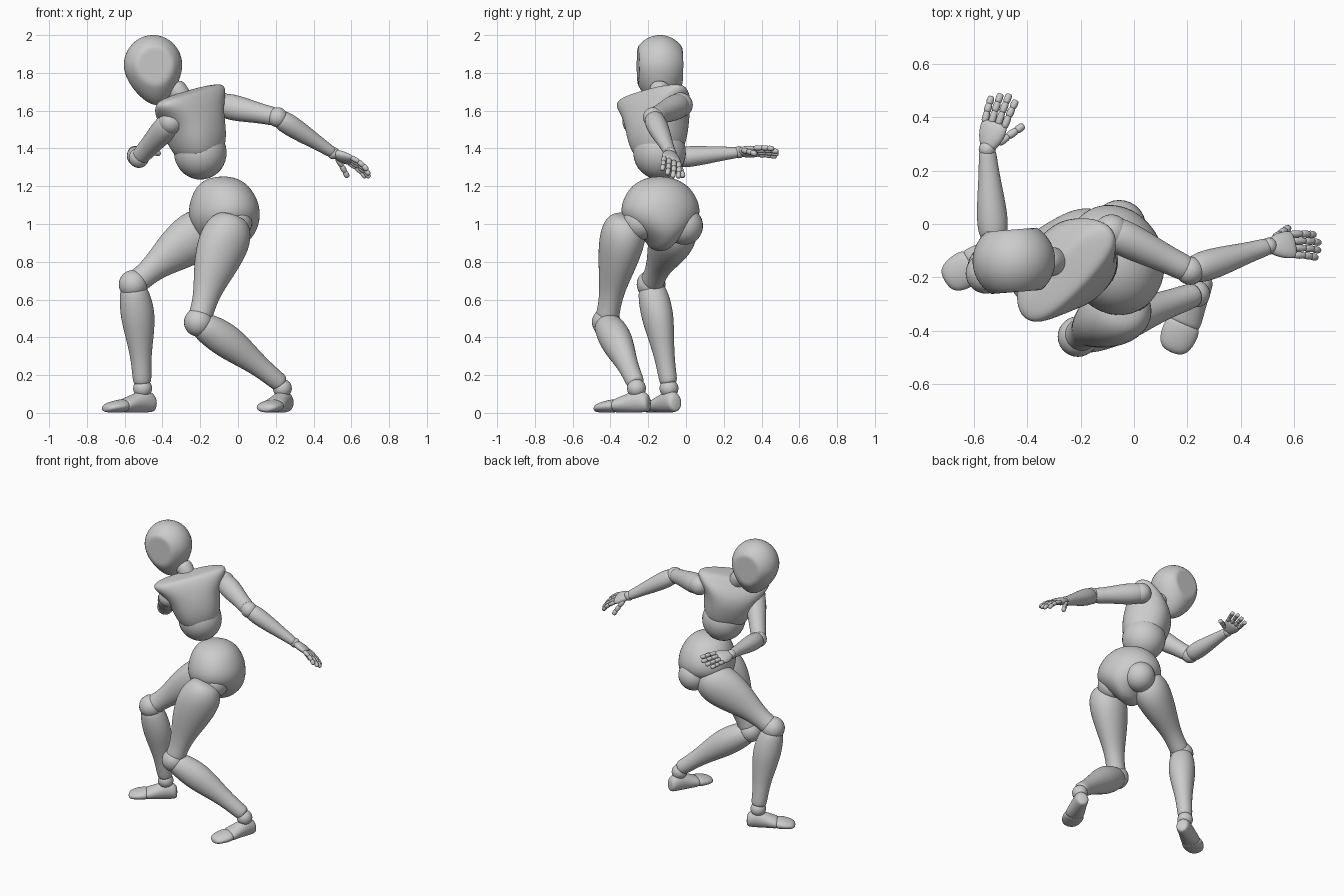
import bpy, bmesh, math
from mathutils import Vector as V, Matrix

if "Cube" in bpy.data.objects:
    bpy.data.objects.remove(bpy.data.objects["Cube"])


def finish(name, bm, sub=0):
    bmesh.ops.recalc_face_normals(bm, faces=bm.faces)
    me = bpy.data.meshes.new(name)
    bm.to_mesh(me)
    bm.free()
    for p in me.polygons:
        p.use_smooth = True
    ob = bpy.data.objects.new(name, me)
    bpy.context.collection.objects.link(ob)
    if sub:
        m = ob.modifiers.new("smooth", 'SUBSURF')
        m.levels = m.render_levels = sub
    return ob


def frame(up, ref):
    up = V(up).normalized()
    f = V(ref)
    f = (f - f.dot(up) * up).normalized()
    return f.cross(up), f, up


def loft(name, origin, axes, sections, power=2.0, n=16, sub=2):
    """sections: (height, half width, half depth, forward offset)"""
    s, f, u = axes
    bm = bmesh.new()
    rings = []
    for h, w, d, off in sections:
        ring = []
        for i in range(n):
            a = 2 * math.pi * i / n
            c, q = math.cos(a), math.sin(a)
            c = math.copysign(abs(c) ** (2 / power), c) * 1.03
            q = math.copysign(abs(q) ** (2 / power), q) * 1.03
            ring.append(bm.verts.new(V(origin) + u * h + s * c * w + f * (q * d + off)))
        rings.append(ring)
    for a, b in zip(rings, rings[1:]):
        for i in range(n):
            bm.faces.new((a[i], a[(i + 1) % n], b[(i + 1) % n], b[i]))
    bm.faces.new(rings[0])
    bm.faces.new(rings[-1])
    return finish(name, bm, sub)


def limb(name, a, b, prof, ref=(0.3, 0.5, 1), n=16, sub=2):
    """prof: (fraction, half width, half depth, forward offset)"""
    d = V(b) - V(a)
    return loft(name, a, frame(d, ref), [(t * d.length, w, e, o) for t, w, e, o in prof], n=n, sub=sub)


def ball(name, c, r, axes=None):
    bm = bmesh.new()
    bmesh.ops.create_uvsphere(bm, u_segments=28, v_segments=18, radius=1)
    r = (r, r, r) if isinstance(r, float) else r
    for v in bm.verts:
        p = V((v.co.x * r[0], v.co.y * r[1], v.co.z * r[2]))
        if axes:
            p = axes[0] * p.x + axes[1] * p.y + axes[2] * p.z
        v.co = p + V(c)
    return finish(name, bm)


# head: round skull with flat discs on the sides and a tapering chin
bm = bmesh.new()
bmesh.ops.create_uvsphere(bm, u_segments=48, v_segments=32, radius=1)
for v in bm.verts:
    x, y, z = v.co
    k = 1 - 0.25 * max(0, -z) ** 1.5
    v.co = (0.155 * x * k + 0.02 * max(0, -z) ** 2, max(-.117, min(.117, 0.148 * y * k)), z * (0.16 if z > 0 else 0.21))
bm.transform(Matrix.Translation((-0.45, -0.138, 1.84)) @ Matrix.Rotation(0.08, 4, 'Z'))
finish("head", bm)
limb("neck", (-0.345, -0.135, 1.74), (-0.25, -0.15, 1.60),
     [(0, .04, .04, 0), (.12, .055, .055, 0), (.4, .055, .055, 0), (.6, .05, .05, 0), (1, .06, .06, 0)])

# chest, twisted towards +y, with overhanging shoulder caps
chest = frame((-0.19, -0.10, 0.97), (-0.70, 0.70, -0.06))
loft("chest", (-0.20, -0.14, 1.36), chest,
     [(.0, .10, .10, -.01), (.03, .132, .128, -.005), (.11, .155, .15, .0), (.2, .17, .155, .01),
      (.27, .215, .135, .005), (.31, .24, .105, -.01), (.345, .23, .075, -.02), (.352, .12, .05, -.02)], power=2.4)
ball("belly", (-0.20, -0.14, 1.38), (.14, .14, .145), chest)

# pelvis, facing the opposite way
pel = frame((-0.05, 0, 1), (-0.92, -0.38, 0))
loft("pelvis", (-0.07, -0.135, 1.0), pel,
     [(.252, .02, .02, .01), (.243, .08, .08, .01), (.20, .16, .14, .005), (.11, .212, .18, 0), (.03, .212, .185, 0),
      (-.04, .14, .165, -.01), (-.10, .065, .12, -.01), (-.145, .035, .06, 0)])
for side, c, r in (("left", (-0.02, -0.24, 1.01), 0.095), ("right", (-0.055, -0.01, 0.99), 0.10)):
    ball(side + "_buttock", c, r)

# legs: hip, knee, ankle, toe direction
legs = {
    "left": ((-0.03, -0.315, 1.03), (-0.21, -0.422, 0.48), (0.235, -0.262, 0.15), (-0.40, -0.92, 0)),
    "right": ((-0.12, -0.035, 1.01), (-0.555, -0.185, 0.68), (-0.505, -0.09, 0.15), (-0.85, -0.53, 0)),
}
thigh = [(-.03, .05, .05, 0), (.01, .095, .095, 0), (.12, .118, .13, 0), (.28, .115, .138, .005), (.5, .09, .112, .01),
         (.7, .064, .076, .008), (.86, .058, .062, 0), (.96, .064, .066, 0), (1.0, .04, .04, 0)]
shin = [(0, .05, .05, 0), (.04, .072, .07, 0), (.15, .082, .085, -.005), (.32, .084, .092, -.01), (.5, .07, .078, -.01),
        (.72, .052, .055, -.006), (.92, .048, .05, 0), (.98, .045, .048, 0), (1, .03, .03, 0)]
for side, (hip, knee, ankle, toe) in legs.items():
    ref = V(knee) - (V(hip) + V(ankle)) / 2
    limb(side + "_thigh", hip, knee, thigh, ref)
    ball(side + "_knee", knee, 0.076)
    limb(side + "_shin", knee, ankle, shin, ref)
    ball(side + "_ankle", V(ankle) - V((0, 0, .02)), 0.05)
    fx = frame(toe, (0, 0, 1))
    base = (ankle[0], ankle[1], 0)
    loft(side + "_foot", base, fx,
         [(-.075, .025, .03, .045), (-.062, .042, .05, .055), (-.015, .047, .062, .064), (.04, .052, .052, .054),
          (.10, .062, .040, .042), (.125, .06, .035, .038), (.128, .04, .02, .038)])
    loft(side + "_toes", base, fx,
         [(.112, .04, .02, .035), (.116, .064, .036, .038), (.16, .07, .033, .035),
          (.215, .06, .026, .028), (.24, .03, .015, .022)])


def hand(side, wrist, d, t, sign, curl, spread, size):
    """d: pointing direction, t: thumb side, sign: back-of-hand side"""
    wrist, d = V(wrist), V(d).normalized()
    t = V(t)
    t = (t - t.dot(d) * d).normalized()
    n = t.cross(d) * sign
    ball(side + "_wrist", wrist, 0.032)
    loft(side + "_palm", wrist, (t, n, d),
         [(-.005, .022, .018, 0), (.012, .034, .023, 0), (.05, .052, .026, 0), (.095, .055, .021, 0), (.108, .045, .012, 0)])

    def digit(name, p, a, lens, r, bend):
        for i, ln in enumerate(lens):
            a = (Matrix.Rotation(bend, 3, a.cross(-n).normalized()) @ a).normalized()
            q = p + a * ln
            limb(name + "_%d" % (i + 1), p - a * .004, q + a * .004,
                 [(0, r * .6, r * .6, 0), (.12, r, r, 0), (.85, r * .92, r * .92, 0), (1, r * .55, r * .55, 0)], n, 8, 1)
            p = q

    for i, (nm, k) in enumerate((("index", .95), ("middle", 1.05), ("ring", 1), ("little", .85))):
        o = .042 - .028 * i
        k *= size
        digit(side + "_" + nm, wrist + d * (.102 - .003 * abs(i - 1)) + t * o, (d + t * o * spread).normalized(),
              [.047 * k, .036 * k, .03 * k], .0155, curl)
    digit(side + "_thumb", wrist + d * .035 + t * .035 - n * .008, (d * .8 + t * .5 - n * .35).normalized(),
          [.045, .038, .03], .017, .05)


# arms: shoulder, elbow, wrist
arms = {
    "right": ((-0.085, -0.03, 1.63), (0.21, -0.175, 1.565), (0.505, -0.083, 1.375)),
    "left": ((-0.355, -0.27, 1.54), (-0.525, -0.065, 1.35), (-0.55, 0.28, 1.38)),
}
upper = [(-.06, .035, .035, 0), (0, .062, .062, 0), (.18, .068, .07, 0), (.45, .06, .062, 0), (.75, .05, .05, 0),
         (.95, .05, .05, 0), (1, .035, .035, 0)]
fore = [(0, .035, .035, 0), (.05, .052, .052, 0), (.22, .06, .056, 0), (.5, .05, .047, 0), (.8, .036, .034, 0),
        (.97, .034, .03, 0), (1, .025, .022, 0)]
for side, (s, e, w) in arms.items():
    ball(side + "_shoulder", s, 0.066)
    limb(side + "_upper_arm", s, e, upper)
    ball(side + "_elbow", e, 0.053)
    limb(side + "_forearm", e, w, fore)
hand("right", arms["right"][2], (0.9, 0.06, -0.38), (0, 0.9, -0.4), -1, 0.17, 1.0, 1.1)
hand("left", arms["left"][2], (0.28, 0.96, 0.05), (0.88, -0.2, 0.42), 1, 0.07, 2.0, 1.0)
